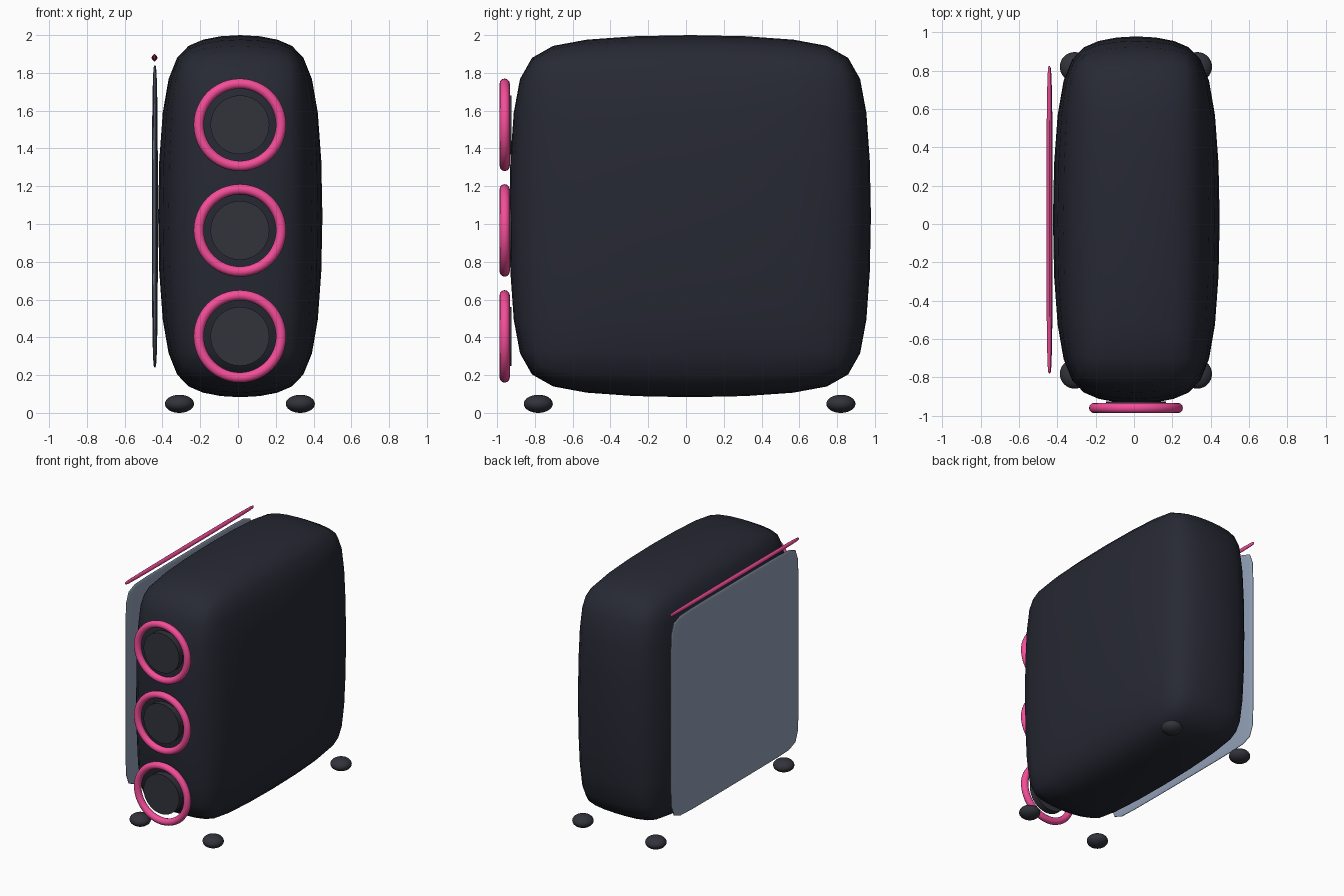
import bpy, bmesh, math

if "Cube" in bpy.data.objects:
    bpy.data.objects.remove(bpy.data.objects["Cube"])


def material(name, rgb):
    m = bpy.data.materials.new(name)
    m.diffuse_color = (*rgb, 1)
    m.use_nodes = True
    m.node_tree.nodes["Principled BSDF"].inputs["Base Color"].default_value = m.diffuse_color
    return m


DARK = material("dark_shell", (0.020, 0.022, 0.034))
RUBBER = material("dark_plastic", (0.032, 0.033, 0.044))
PINK = material("pink_light", (0.90, 0.075, 0.32))
GLASS = material("tinted_glass", (0.29, 0.36, 0.48))


def soft_box(name, lo, hi, bevel, mat):
    """Bevelled, subdivided box that fills the given bounds."""
    dims = [b - a for a, b in zip(lo, hi)]
    bm = bmesh.new()
    bmesh.ops.create_cube(bm, size=1)
    bmesh.ops.scale(bm, vec=dims, verts=bm.verts)
    bmesh.ops.bevel(bm, geom=bm.edges[:], offset=bevel, segments=1,
                    affect='EDGES', profile=0.5)
    for f in bm.faces:
        f.smooth = True
    me = bpy.data.meshes.new(name)
    bm.to_mesh(me)
    bm.free()
    ob = bpy.data.objects.new(name, me)
    bpy.context.collection.objects.link(ob)
    ob.location = [(a + b) / 2 for a, b in zip(lo, hi)]
    me.materials.append(mat)
    sub = ob.modifiers.new("smooth", 'SUBSURF')
    sub.levels = sub.render_levels = 2
    # undo the shrinkage of the subdivision
    bpy.context.view_layer.update()
    ev = ob.evaluated_get(bpy.context.evaluated_depsgraph_get())
    co = [v.co for v in ev.data.vertices]
    ob.scale = [dims[i] / (max(c[i] for c in co) - min(c[i] for c in co))
                for i in range(3)]
    return ob


def finish(name, mat):
    ob = bpy.context.object
    ob.name = name
    ob.data.materials.append(mat)
    bpy.ops.object.shade_smooth_by_angle(angle=math.radians(40))
    return ob


# Case body, glass side panel and light strip above it
soft_box("case_body", (-0.423, -0.936, 0.083), (0.447, 0.979, 2.0), 0.2, DARK)
soft_box("side_panel", (-0.456, -0.78, 0.24), (-0.424, 0.82, 1.84), 0.015, GLASS)
soft_box("light_strip", (-0.457, -0.78, 1.86), (-0.427, 0.825, 1.90), 0.014, PINK)

# Three front fans: glowing ring and hub
for i, z in enumerate((1.525, 0.966, 0.405), 1):
    bpy.ops.mesh.primitive_torus_add(
        major_segments=48, minor_segments=12, major_radius=0.218,
        minor_radius=0.027, location=(0.01, -0.96, z),
        rotation=(math.pi / 2, 0, 0))
    finish(f"fan_ring_{i}", PINK)
    bpy.ops.mesh.primitive_cylinder_add(
        vertices=32, radius=0.156, depth=0.05, location=(0.01, -0.95, z),
        rotation=(math.pi / 2, 0, 0))
    finish(f"fan_hub_{i}", RUBBER)

# Four flattened feet
for side, x in (("left", -0.31), ("right", 0.33)):
    for end, y in (("front", -0.782), ("back", 0.82)):
        bpy.ops.mesh.primitive_uv_sphere_add(
            segments=32, ring_count=16, radius=1, location=(x, y, 0.048))
        bpy.context.object.scale = (0.077, 0.077, 0.048)
        finish(f"{end}_{side}_foot", RUBBER)
